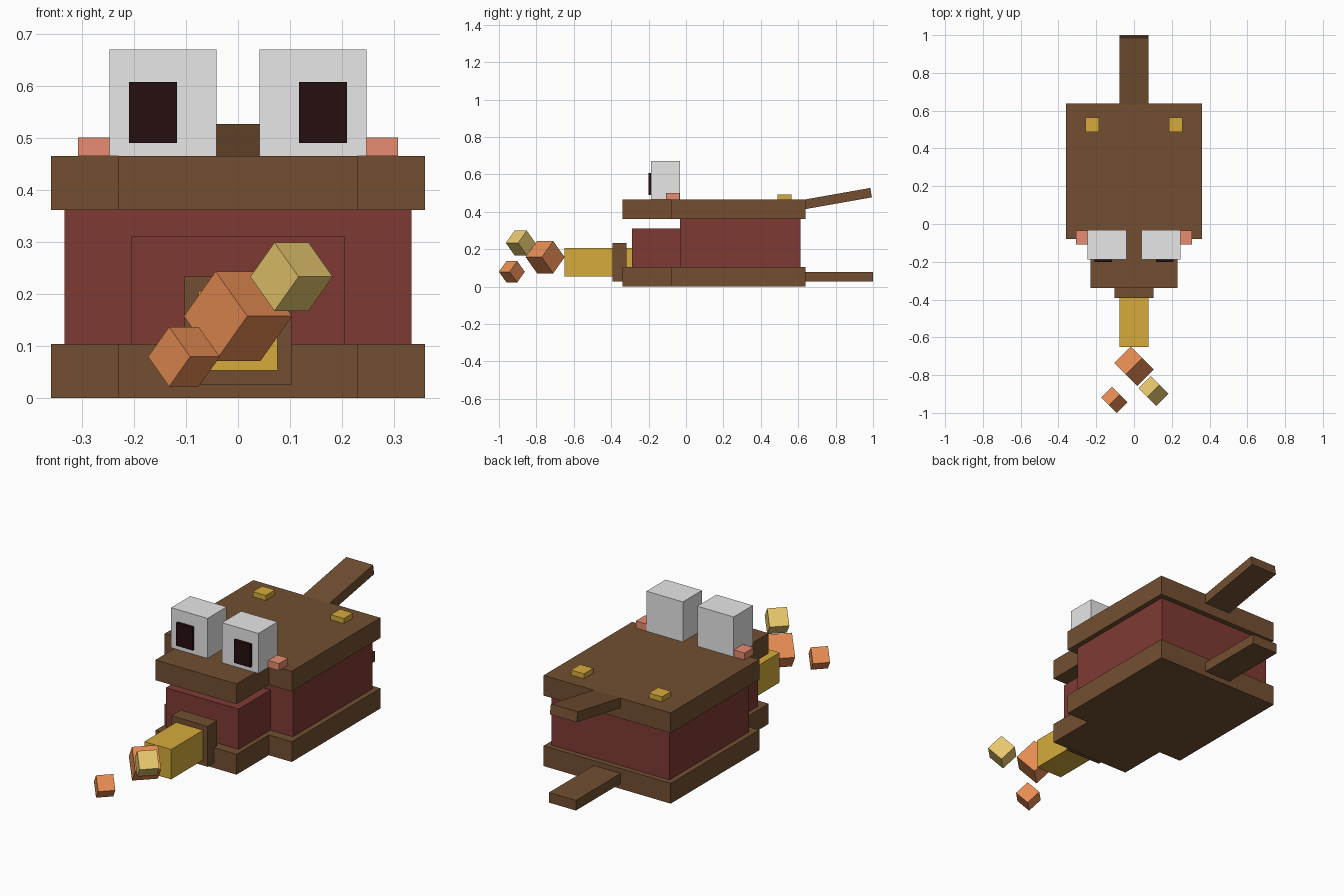
import bpy
import bmesh
from math import radians
from mathutils import Euler, Matrix, Vector

cube = bpy.data.objects.get("Cube")
if cube:
    bpy.data.objects.remove(cube, do_unlink=True)


def material(name, rgb):
    """Flat material from 0-255 display colour, stored as linear."""
    def linear(v):
        v /= 255
        return v / 12.92 if v <= 0.04045 else ((v + 0.055) / 1.055) ** 2.4
    colour = (*[linear(v) for v in rgb], 1)
    mat = bpy.data.materials.new(name)
    mat.use_nodes = True
    mat.diffuse_color = colour
    shader = mat.node_tree.nodes["Principled BSDF"]
    shader.inputs["Base Color"].default_value = colour
    shader.inputs["Roughness"].default_value = 0.9
    return mat


wood = material("brown wood", (115, 79, 50))
leather = material("red leather", (127, 58, 52))
brass = material("brass", (214, 171, 59))
white = material("eye white", (231, 231, 231))
black = material("pupil dark", (38, 15, 16))
pink = material("cheek pink", (232, 141, 113))
ember = material("ember orange", (236, 143, 85))
spark = material("spark yellow", (235, 203, 112))


def finish(name, bm, mat):
    bmesh.ops.recalc_face_normals(bm, faces=bm.faces)
    mesh = bpy.data.meshes.new(name)
    bm.to_mesh(mesh)
    bm.free()
    mesh.materials.append(mat)
    obj = bpy.data.objects.new(name, mesh)
    bpy.context.collection.objects.link(obj)
    return obj


def block(name, mat, centre, size, turn=(0, 0, 0)):
    rotation = Euler([radians(a) for a in turn]).to_matrix().to_4x4()
    bm = bmesh.new()
    bmesh.ops.create_cube(bm, size=1, matrix=Matrix.Translation(centre)
                          @ rotation @ Matrix.Diagonal((*size, 1)))
    return finish(name, bm, mat)


def box(name, mat, x, y, z):
    """Axis-aligned block given as ranges."""
    low, high = Vector((x[0], y[0], z[0])), Vector((x[1], y[1], z[1]))
    return block(name, mat, (low + high) / 2, high - low)


def pair(name, mat, x, y, z):
    box("left_" + name, mat, x, y, z)
    box("right_" + name, mat, (-x[1], -x[0]), y, z)


def board(name, z0, z1):
    """Stepped board: wide at the back, narrow at the front."""
    half = [(0.23, -0.34), (0.23, -0.079), (0.36, -0.079), (0.36, 0.638)]
    outline = half + [(-x, y) for x, y in reversed(half)]
    bm = bmesh.new()
    face = bm.faces.new([bm.verts.new((x, y, z0)) for x, y in outline])
    top = bmesh.ops.extrude_face_region(bm, geom=[face])["geom"]
    bmesh.ops.translate(bm, vec=(0, 0, z1 - z0),
                        verts=[v for v in top if isinstance(v, bmesh.types.BMVert)])
    return finish(name, bm, wood)


# Boards and leather body
board("bottom_board", 0, 0.104)
board("top_board", 0.361, 0.465)
box("leather_body", leather, (-0.334, 0.334), (-0.032, 0.611), (0.104, 0.361))
box("leather_snout", leather, (-0.206, 0.206), (-0.29, -0.032), (0.104, 0.31))

# Nozzle
box("nozzle_collar", wood, (-0.103, 0.103), (-0.392, -0.317), (0.026, 0.233))
box("nozzle", brass, (-0.076, 0.076), (-0.65, -0.29), (0.053, 0.206))

# Handles
box("bottom_handle", wood, (-0.076, 0.076), (0.62, 1.0), (0.027, 0.079))
block("top_handle", wood, (0, 0.805, 0.4695), (0.152, 0.375, 0.051), (10, 0, 0))

# Face and studs
pair("eye", white, (0.041, 0.247), (-0.188, -0.033), (0.465, 0.67))
pair("pupil", black, (0.117, 0.21), (-0.201, -0.186), (0.49, 0.608))
pair("cheek", pink, (0.23, 0.308), (-0.108, -0.034), (0.465, 0.501))
pair("stud", brass, (0.184, 0.258), (0.488, 0.563), (0.465, 0.491))

# Blown embers: cubes standing on an edge, turned diagonally
embers = [("large_ember", ember, (0, -0.753, 0.157), 0.122),
          ("small_ember", ember, (-0.104, -0.931, 0.079), 0.081),
          ("spark", spark, (0.103, -0.884, 0.233), 0.093)]
for name, mat, centre, side in embers:
    block(name, mat, centre, (side, side, side), (45, 0, 45))
